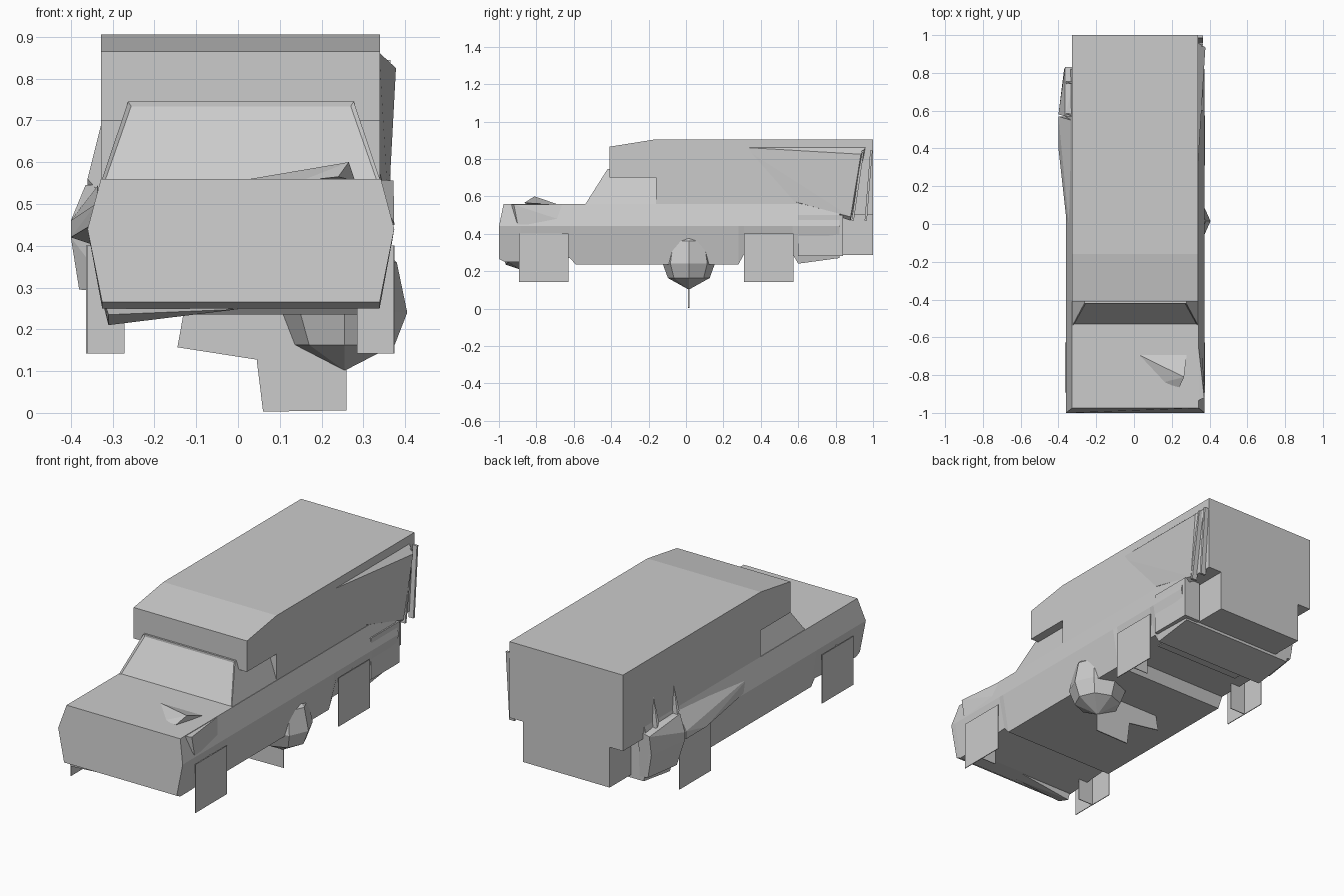
import bpy, bmesh, math
from mathutils import Vector

grey = bpy.data.materials.new("light grey")
grey.diffuse_color = (0.6, 0.6, 0.6, 1)


def finish(bm, name):
    bmesh.ops.recalc_face_normals(bm, faces=bm.faces)
    me = bpy.data.meshes.new(name)
    bm.to_mesh(me)
    bm.free()
    me.materials.append(grey)
    ob = bpy.data.objects.new(name, me)
    bpy.context.collection.objects.link(ob)
    return ob


def hull_bm(points):
    bm = bmesh.new()
    for p in points:
        bm.verts.new(p)
    res = bmesh.ops.convex_hull(bm, input=bm.verts)
    bmesh.ops.delete(bm, geom=[v for v in bm.verts if not v.link_faces], context='VERTS')
    bmesh.ops.dissolve_limit(bm, angle_limit=0.01, verts=bm.verts, edges=bm.edges)
    return bm


def hull(name, points):
    return finish(hull_bm(points), name)


def box(name, x0, x1, y0, y1, z0, z1):
    return hull(name, [(x, y, z) for x in (x0, x1) for y in (y0, y1) for z in (z0, z1)])


def loft(name, rings):
    """Skin matching rings of points and cap both ends."""
    bm = bmesh.new()
    vs = [[bm.verts.new(p) for p in r] for r in rings]
    n = len(vs[0])
    for a, b in zip(vs, vs[1:]):
        for i in range(n):
            j = (i + 1) % n
            bm.faces.new((a[i], a[j], b[j], b[i]))
    bm.faces.new(vs[0])
    bm.faces.new(vs[-1])
    return finish(bm, name)


def side_prism(name, profile, x0, x1):
    return loft(name, [[(x, y, z) for y, z in profile] for x in (x0, x1)])


# lower truck body: six-sided section swept from front to rear
CX = 0.007


def section(yt, ym, yb, zb, wb=0.332):
    return [(CX - 0.335, yt, 0.56), (CX - 0.367, ym, 0.44), (CX - wb, yb, zb),
            (CX + wb, yb, zb), (CX + 0.367, ym, 0.44), (CX + 0.335, yt, 0.56)]


loft("lower_body", [
    section(-0.975, -1.0, -1.0, 0.265), section(-0.96, -0.97, -0.97, 0.25),
    section(-0.88, -0.88, -0.88, 0.25), section(-0.62, -0.62, -0.62, 0.27),
    section(-0.59, -0.59, -0.59, 0.235), section(0.28, 0.28, 0.28, 0.235),
    section(0.31, 0.31, 0.31, 0.29), section(0.57, 0.57, 0.57, 0.29),
    section(0.60, 0.60, 0.60, 0.24), section(0.82, 0.82, 0.82, 0.27)])

# cab with inset windscreen
bm = hull_bm([(CX + s * w, y, z) for s in (-1, 1)
              for w, y, z in ((0.334, -0.54, 0.555), (0.27, -0.42, 0.745),
                              (0.334, -0.1, 0.555), (0.27, -0.1, 0.745))])
bm.normal_update()
glass = [f for f in bm.faces if f.normal.y < -0.5]
bmesh.ops.inset_region(bm, faces=glass, thickness=0.012, depth=-0.006)
finish(bm, "cab")

# camper box with overhang above the cab
side_prism("camper_shell", [(-0.41, 0.70), (-0.41, 0.865), (-0.16, 0.905), (1.0, 0.905),
                            (1.0, 0.50), (-0.16, 0.50), (-0.16, 0.70)], -0.328, 0.34)
box("camper_rear_base", -0.25, 0.26, 0.5, 1.0, 0.285, 0.52)

# wheels: crossed flat plates
for yc in (-0.76, 0.443):
    for side, x_out, x_in in (("left", -0.362, -0.272), ("right", 0.373, 0.285)):
        tag = side + ("_front" if yc < 0 else "_rear")
        box("wheel_plate_" + tag, x_out - 0.002, x_out + 0.002,
            yc - 0.132, yc + 0.132, 0.142, 0.40)
        box("wheel_cross_" + tag, min(x_out, x_in), max(x_out, x_in),
            yc - 0.002, yc + 0.002, 0.142, 0.40)

# faceted tank hanging under the right side
loft("under_tank", [[(0.255 + r * math.cos(math.pi * k / 4), 0.015 + 0.93 * r * math.sin(math.pi * k / 4), z)
                     for k in range(8)]
                    for r, z in ((0.004, 0.103), (0.12, 0.163), (0.15, 0.24), (0.125, 0.36), (0.08, 0.40))])


# flat plates hanging below the floor
def hanging_plate(name, outline):
    loft(name, [[(x, y, z) for x, z in outline] for y in (0.012, 0.018)])


hanging_plate("support_foot", [(0.06, 0.003), (0.26, 0.006), (0.26, 0.15), (0.11, 0.24), (0.045, 0.125)])
hanging_plate("floor_bracket", [(-0.145, 0.157), (0.08, 0.122), (0.11, 0.24), (-0.13, 0.24)])

# bonnet scoop
hull("bonnet_scoop", [(0.0, -0.68, 0.555), (0.28, -0.68, 0.555), (0.265, -0.81, 0.60),
                      (0.24, -0.865, 0.565), (0.15, -0.84, 0.555), (0.08, -0.76, 0.555)])

# front lower spoiler
hull("front_spoiler", [(-0.32, -0.97, 0.265), (-0.31, -0.965, 0.235), (-0.31, -0.89, 0.21),
                       (0.0, -0.95, 0.248), (0.0, -0.89, 0.25), (-0.325, -0.89, 0.27)])

# right front wing flare
hull("wing_flare", [(0.33, -0.94, 0.558), (0.372, -0.92, 0.556), (0.374, -0.9, 0.45),
                    (0.33, -0.55, 0.558), (0.36, -0.6, 0.45)])

# left side flare: long taper and rear fender
hull("left_long_flare", [(-0.35, -0.05, 0.45), (-0.34, -0.05, 0.50), (-0.40, 0.40, 0.42),
                         (-0.40, 0.57, 0.46), (-0.40, 0.57, 0.42), (-0.335, 0.55, 0.545),
                         (-0.34, 0.57, 0.40)])
hull("left_rear_fender", [(-0.365, 0.57, 0.545), (-0.33, 0.57, 0.545), (-0.40, 0.58, 0.46),
                          (-0.40, 0.58, 0.42), (-0.38, 0.62, 0.295), (-0.30, 0.60, 0.29),
                          (-0.365, 0.83, 0.52), (-0.30, 0.83, 0.54), (-0.37, 0.82, 0.42),
                          (-0.35, 0.82, 0.295), (-0.30, 0.82, 0.29)])

# right rear fender end
box("right_rear_fender", 0.27, 0.365, 0.6, 0.84, 0.28, 0.50)

# raised wedge panel on the camper's right side
hull("side_panel", [(0.338, 0.30, 0.862), (0.378, 0.935, 0.825), (0.338, 0.96, 0.862),
                    (0.36, 0.88, 0.49), (0.338, 0.88, 0.47), (0.338, 0.55, 0.58)])

# ladder rails at the rear right corner
for y_low, y_top in ((0.885, 0.94), (0.955, 0.985)):
    hull("ladder_rail", [(x, y + d, z) for x in (0.335, 0.365) for d in (0, 0.012)
                         for y, z in ((y_low, 0.47), (y_top, 0.845))])

# thin fins on the camper's left side
for y in (0.57, 0.74):
    hull("left_fin", [(-0.325, y, 0.70), (-0.325, y + 0.015, 0.52), (-0.325, y, 0.52),
                      (-0.36, y, 0.56), (-0.36, y + 0.015, 0.54)])
